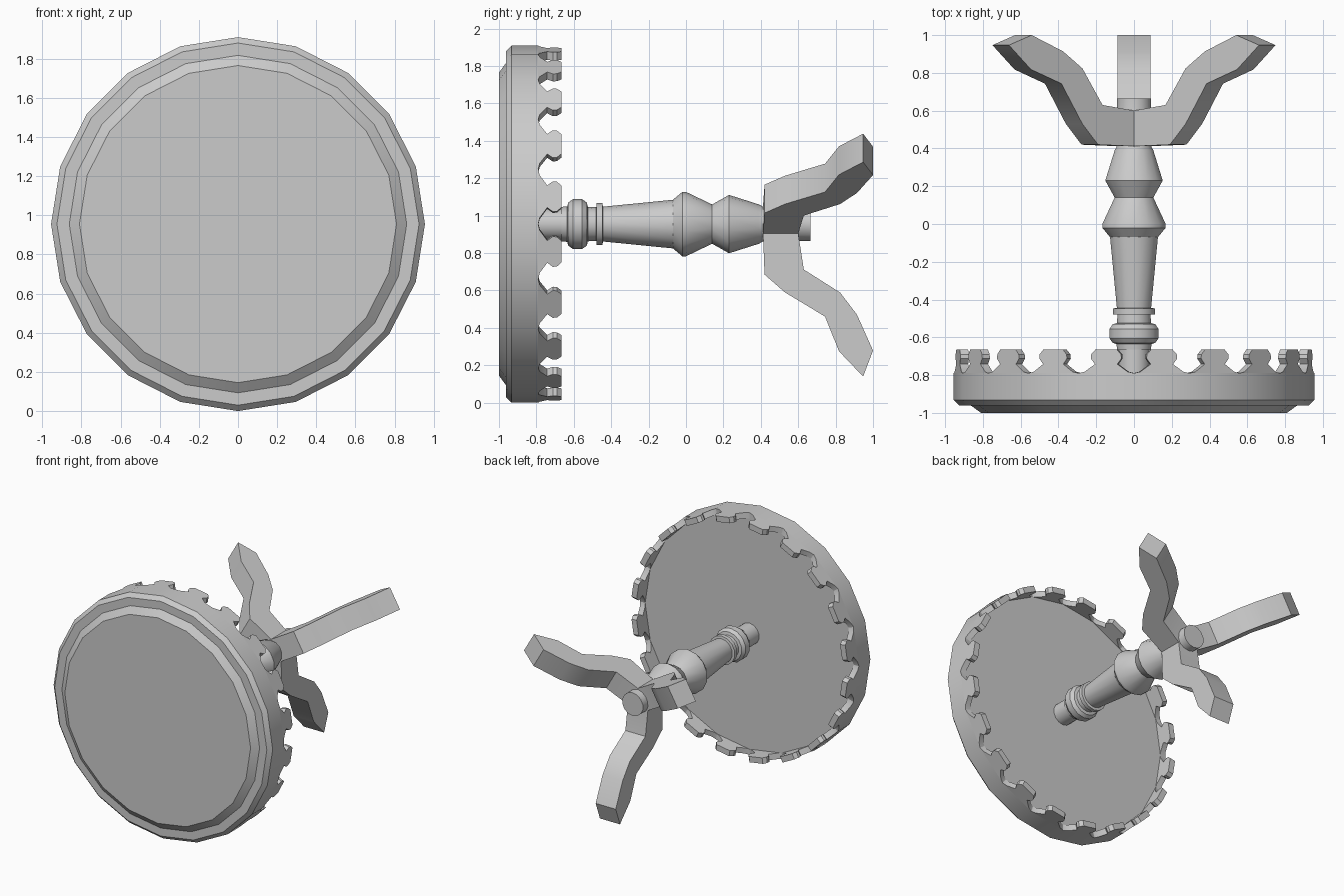
import bpy, bmesh
from math import sin, cos, pi, radians
from mathutils import Vector

if "Cube" in bpy.data.objects:
    bpy.data.objects.remove(bpy.data.objects["Cube"])

CZ = 0.955      # height of the table's axis, which runs along y
R = 0.955       # tabletop radius


def finish(bm, name, angle=30):
    bmesh.ops.recalc_face_normals(bm, faces=bm.faces)
    mesh = bpy.data.meshes.new(name)
    bm.to_mesh(mesh)
    bm.free()
    ob = bpy.data.objects.new(name, mesh)
    bpy.context.collection.objects.link(ob)
    bpy.ops.object.select_all(action='DESELECT')
    ob.select_set(True)
    bpy.context.view_layer.objects.active = ob
    bpy.ops.object.shade_smooth_by_angle(angle=radians(angle))
    return ob


def lathe(name, profile, sides):
    """Turn a (y, radius) profile around the table axis, capped at both ends."""
    bm = bmesh.new()
    rings = [[bm.verts.new((r * sin(2 * pi * i / sides), y,
                            CZ + r * cos(2 * pi * i / sides)))
              for i in range(sides)] for y, r in profile]
    for a, b in zip(rings, rings[1:]):
        for i in range(sides):
            j = (i + 1) % sides
            bm.faces.new((a[i], a[j], b[j], b[i]))
    bm.faces.new(rings[0])
    bm.faces.new(rings[-1])
    return finish(bm, name)


def slab(bm, points, offset):
    """Closed outline extruded by an offset vector."""
    face = bm.faces.new([bm.verts.new(p) for p in points])
    new = bmesh.ops.extrude_face_region(bm, geom=[face], use_keep_orig=True)
    verts = [g for g in new['geom'] if isinstance(g, bmesh.types.BMVert)]
    bmesh.ops.translate(bm, vec=offset, verts=verts)


# Tabletop with stepped, bevelled edge
lathe('tabletop', [(-1.0, 0.81), (-0.962, 0.862), (-0.962, 0.925),
                   (-0.932, R), (-0.79, R)], 20)

# Scalloped skirt, one tab per facet, flush with the rim
half = [(0.148, -0.79), (0.115, -0.782), (0.06, -0.742), (0.082, -0.712),
        (0.08, -0.69), (0.058, -0.665)]
outline = half + [(-u, y) for u, y in reversed(half)]
bm = bmesh.new()
for k in range(20):
    a = radians(9 + 18 * k)
    out, side = Vector((sin(a), 0, cos(a))), Vector((cos(a), 0, -sin(a)))
    centre = Vector((0, 0, CZ)) + out * R * cos(radians(9))
    slab(bm, [centre + side * u + Vector((0, y, 0)) for u, y in outline],
         out * -0.045)
finish(bm, 'skirt')

# Turned column
lathe('column', [(-0.80, 0.085), (-0.665, 0.085), (-0.665, 0.092),
                 (-0.635, 0.095), (-0.63, 0.115), (-0.605, 0.133),
                 (-0.555, 0.133), (-0.53, 0.115), (-0.525, 0.092),
                 (-0.48, 0.09), (-0.478, 0.113), (-0.447, 0.113),
                 (-0.444, 0.093), (-0.07, 0.13), (-0.02, 0.172),
                 (0.0, 0.172), (0.14, 0.105), (0.23, 0.156),
                 (0.39, 0.105), (0.41, 0.094), (0.665, 0.091)], 14)

# Three bent legs, from a (y, distance from axis) side outline
leg = [(0.41, 0), (0.42, 0.27), (0.53, 0.366), (0.743, 0.494),
       (0.818, 0.68), (0.947, 0.815), (1.0, 0.676), (0.914, 0.484),
       (0.824, 0.366), (0.63, 0.243), (0.60, 0.05), (0.60, 0)]
for name, deg in (('lower_leg', 180), ('right_leg', 60), ('left_leg', -60)):
    a = radians(deg)
    out, side = Vector((sin(a), 0, cos(a))), Vector((cos(a), 0, -sin(a)))
    bm = bmesh.new()
    slab(bm, [Vector((0, y, CZ)) + out * r - side * 0.0875 for y, r in leg],
         side * 0.175)
    finish(bm, name, 40)
